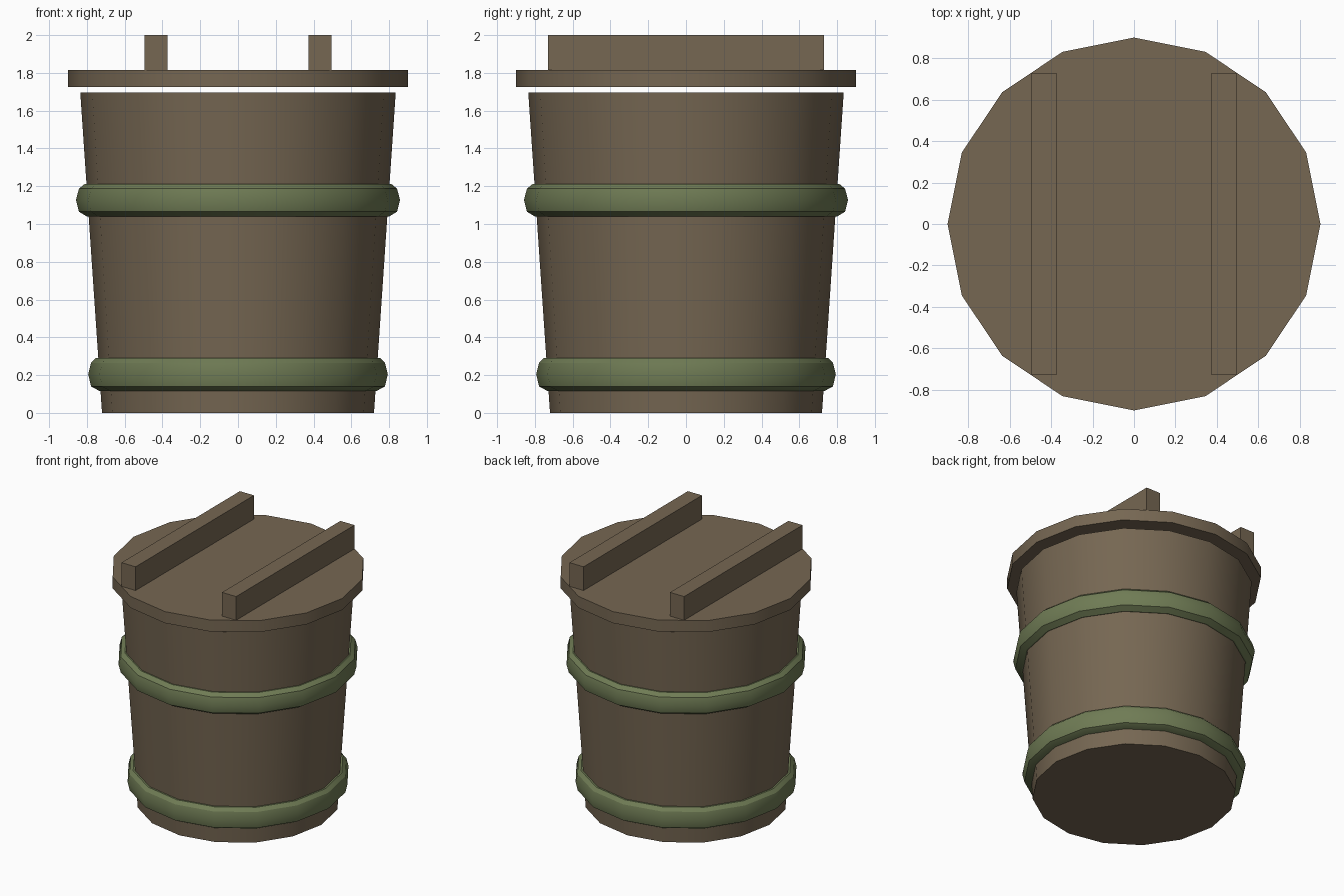
import bpy, bmesh, math

SIDES = 16

if "Cube" in bpy.data.objects:
    bpy.data.objects.remove(bpy.data.objects["Cube"], do_unlink=True)


def material(name, colour):
    mat = bpy.data.materials.new(name)
    mat.use_nodes = True
    mat.diffuse_color = (*colour, 1)
    bsdf = next(n for n in mat.node_tree.nodes if n.type == "BSDF_PRINCIPLED")
    bsdf.inputs["Base Color"].default_value = (*colour, 1)
    return mat


wood = material("brown_wood", (0.18, 0.135, 0.085))
green = material("green_band", (0.16, 0.20, 0.09))


def finish(name, bm, mat, smooth=True):
    bmesh.ops.recalc_face_normals(bm, faces=bm.faces)
    mesh = bpy.data.meshes.new(name)
    bm.to_mesh(mesh)
    bm.free()
    mesh.materials.append(mat)
    obj = bpy.data.objects.new(name, mesh)
    bpy.context.collection.objects.link(obj)
    if smooth:
        bpy.ops.object.select_all(action="DESELECT")
        obj.select_set(True)
        bpy.context.view_layer.objects.active = obj
        bpy.ops.object.shade_smooth_by_angle(angle=math.radians(30))
    return obj


def lathe(name, profile, mat, closed=False):
    """Turn (radius, height) points around z; open profiles get end caps."""
    bm = bmesh.new()
    rings = []
    for r, z in profile:
        angles = [2 * math.pi * i / SIDES for i in range(SIDES)]
        rings.append([bm.verts.new((r * math.cos(a), r * math.sin(a), z)) for a in angles])
    pairs = list(zip(rings, rings[1:]))
    if closed:
        pairs.append((rings[-1], rings[0]))
    else:
        bm.faces.new(rings[0])
        bm.faces.new(rings[-1])
    for low, high in pairs:
        for i in range(SIDES):
            j = (i + 1) % SIDES
            bm.faces.new((low[i], low[j], high[j], high[i]))
    return finish(name, bm, mat)


# Tapered hollow tub: floor, outer wall, rim, inner wall, inner floor
lathe("bucket_body", [(0.72, 0), (0.835, 1.695), (0.785, 1.695), (0.675, 0.05)], wood)

# Faceted hoops around the tub
lathe("upper_hoop", [(0.76, 1.212), (0.812, 1.212), (0.842, 1.187), (0.858, 1.127),
                     (0.842, 1.065), (0.80, 1.04), (0.76, 1.04)], green, closed=True)
lathe("lower_hoop", [(0.70, 0.29), (0.753, 0.29), (0.778, 0.265), (0.793, 0.205),
                     (0.778, 0.14), (0.735, 0.117), (0.70, 0.117)], green, closed=True)

# Lid, resting just above the rim
lathe("lid", [(0.9, 1.725), (0.9, 1.815)], wood)

# Two battens across the lid
for side, sign in (("left", 1), ("right", -1)):
    bm = bmesh.new()
    bmesh.ops.create_cube(bm, size=1)
    bmesh.ops.scale(bm, vec=(0.122, 1.46, 0.19), verts=bm.verts)
    bmesh.ops.translate(bm, vec=(sign * 0.434, 0, 1.905), verts=bm.verts)
    finish(side + "_batten", bm, wood, smooth=False)
